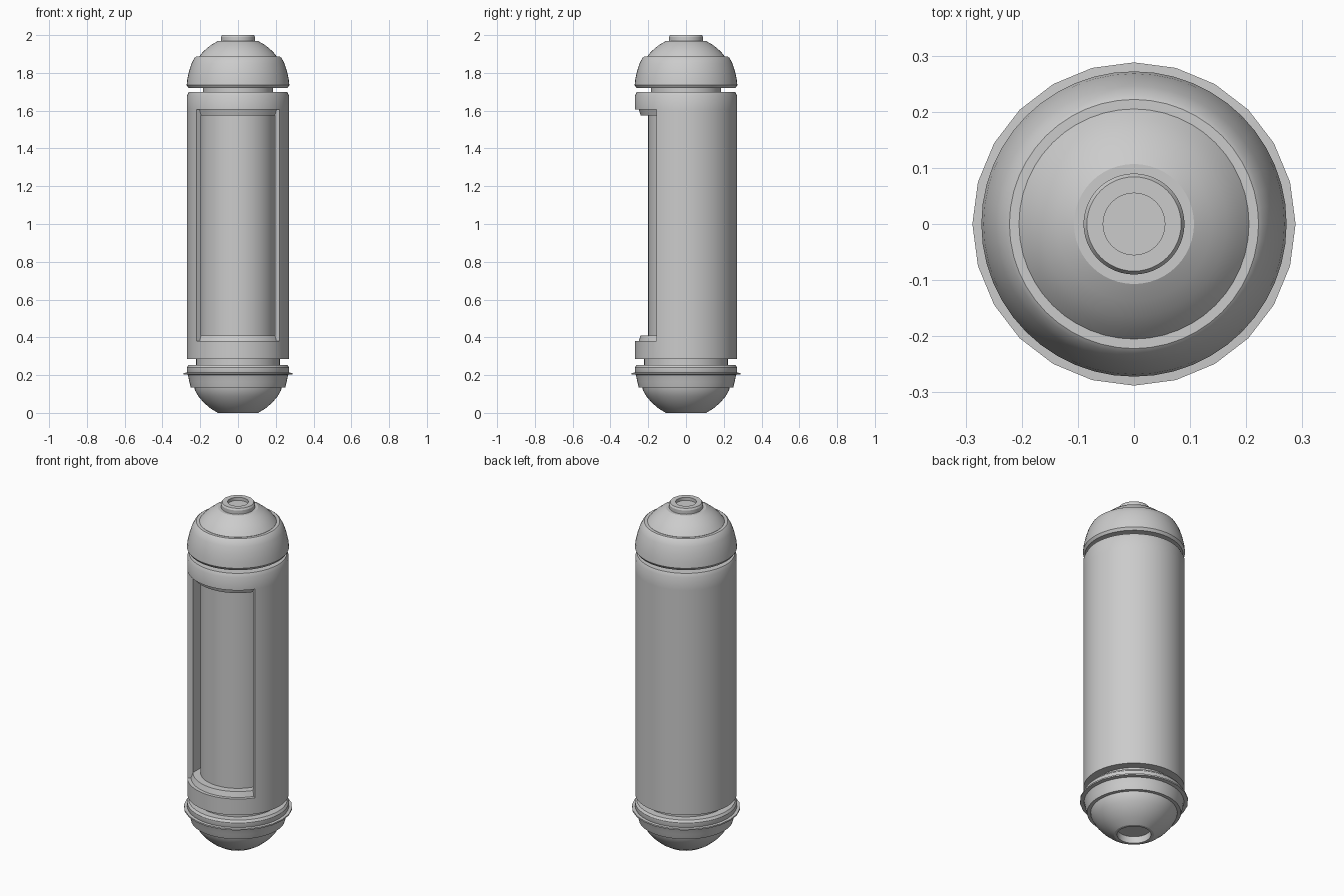
import bpy, bmesh
from math import sin, cos, pi, radians, sqrt, atan2, hypot

cube = bpy.data.objects.get("Cube")
if cube:
    bpy.data.objects.remove(cube, do_unlink=True)

grey = bpy.data.materials.new("plain_grey")
grey.use_nodes = True
colour = (0.6, 0.6, 0.6, 1)
grey.diffuse_color = colour
grey.node_tree.nodes["Principled BSDF"].inputs["Base Color"].default_value = colour


def even_angles(sides):
    return [2 * pi * i / sides for i in range(sides)]


def lathe(profile, angles):
    """Turn (radius, height) points around the z axis into a bmesh."""
    bm = bmesh.new()
    rings = [[bm.verts.new((r * cos(a), r * sin(a), z)) for a in angles]
             for r, z in profile]
    n = len(angles)
    for low, high in zip(rings, rings[1:]):
        for i in range(n):
            j = (i + 1) % n
            bm.faces.new((low[i], low[j], high[j], high[i]))
    return bm


def finish(name, bm):
    bmesh.ops.remove_doubles(bm, verts=bm.verts, dist=1e-5)
    bmesh.ops.recalc_face_normals(bm, faces=bm.faces)
    mesh = bpy.data.meshes.new(name)
    bm.to_mesh(mesh)
    bm.free()
    mesh.materials.append(grey)
    obj = bpy.data.objects.new(name, mesh)
    bpy.context.collection.objects.link(obj)
    bpy.ops.object.select_all(action="DESELECT")
    obj.select_set(True)
    bpy.context.view_layer.objects.active = obj
    bpy.ops.object.shade_smooth_by_angle(angle=radians(28))


def turned(name, profile, sides=48):
    finish(name, lathe(profile, even_angles(sides)))


# Outer sleeve, with its ring spacing matched to the window edges
R, CORE = 0.27, 0.2
HALF = radians(54.5)
Z0, Z1, INSET = 0.38, 1.605, 0.03
front = -pi / 2
angles = [front - HALF + 2 * HALF * i / 20 for i in range(20)]
angles += [front + HALF + (2 * pi - 2 * HALF) * i / 42 for i in range(42)]
bm = lathe([(CORE, 0.285), (R, 0.285), (R, Z0), (R, Z1), (R, 1.68),
            (0.26, 1.70), (0.18, 1.70)], angles)

# Open the window at the front
opening = []
for f in bm.faces:
    c = f.calc_center_median()
    if Z0 < c.z < Z1 and abs(atan2(c.x, -c.y)) < HALF:
        opening.append(f)
rim = list({e for f in opening for e in f.edges
            if sum(g in opening for g in e.link_faces) == 1})
bmesh.ops.delete(bm, geom=opening, context="FACES")


def to_radius(co, r):
    s = r / hypot(co.x, co.y)
    co.x *= s
    co.y *= s


def step_in(co):
    to_radius(co, 0.25)


def slope_in(co):
    to_radius(co, 0.24)
    co.z = min(max(co.z, Z0 + INSET), Z1 - INSET)


def meet_core(co):
    co.y = -sqrt(max(CORE ** 2 - co.x ** 2, 0))


# Stepped, sloping window frame leading in to the core
for move in (step_in, slope_in, meet_core):
    result = bmesh.ops.extrude_edge_only(bm, edges=rim)["geom"]
    for v in result:
        if isinstance(v, bmesh.types.BMVert):
            move(v.co)
    rim = [e for e in result if isinstance(e, bmesh.types.BMEdge)]
finish("body_sleeve", bm)

# Inner cylinder and the two necks
turned("inner_core", [(0, 0.29), (CORE, 0.29), (CORE, 1.69), (0, 1.69)])
turned("upper_neck", [(0, 1.68), (0.185, 1.68), (0.185, 1.74), (0, 1.74)])
turned("lower_neck", [(0, 0.24), (0.222, 0.24), (0.222, 0.29), (0, 0.29)])

# Top cap
turned("cap_band", [(0, 1.72), (0.262, 1.72), (0.272, 1.735), (0.268, 1.77),
                    (0.259, 1.81), (0.246, 1.85), (0.23, 1.88),
                    (0.222, 1.886), (0.205, 1.886), (0, 1.886)])
turned("cap_dome", [(0, 1.87), (0.205, 1.87), (0.205, 1.887), (0.187, 1.91),
                    (0.165, 1.93), (0.138, 1.951), (0.107, 1.968), (0, 1.968)])
turned("cap_knob", [(0, 1.96), (0.09, 1.96), (0.09, 1.99), (0.084, 2.0),
                    (0.055, 2.0), (0.055, 1.982), (0, 1.982)])

# Bottom collar, flange and hollow-tipped dome
turned("base_collar", [(0, 0.135), (0.25, 0.135), (0.258, 0.165),
                       (0.265, 0.2), (0.271, 0.215), (0.271, 0.24),
                       (0.262, 0.253), (0, 0.253)])
turned("base_flange", [(0.25, 0.2), (0.288, 0.204), (0.288, 0.212),
                       (0.25, 0.214)], 24)
turned("base_dome", [(0, 0.14), (0.232, 0.14), (0.228, 0.12), (0.21, 0.088),
                     (0.182, 0.055), (0.146, 0.024), (0.106, 0),
                     (0.09, 0), (0.09, 0.04), (0, 0.04)])
